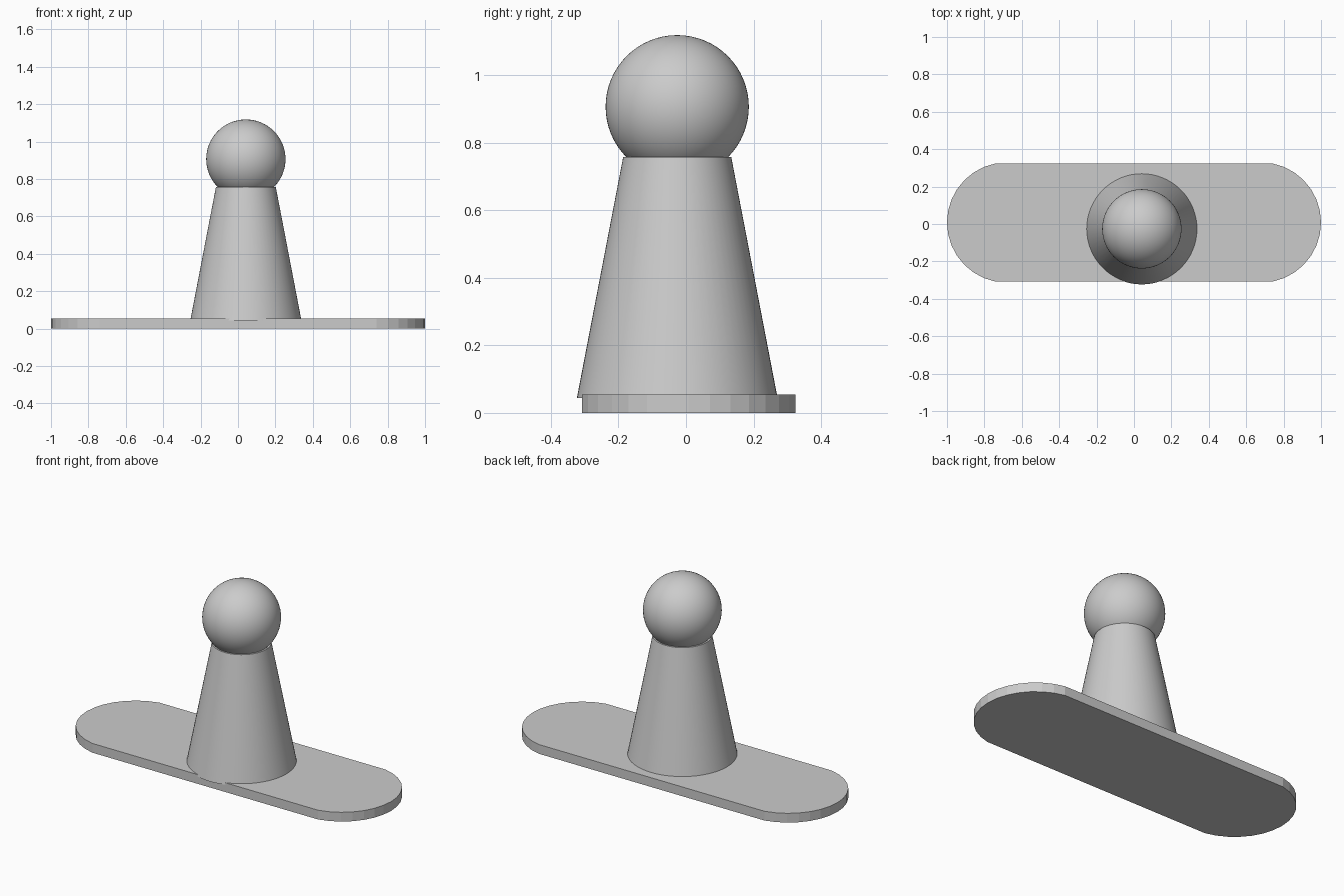
import bpy, bmesh
from math import radians, cos, sin

if "Cube" in bpy.data.objects:
    bpy.data.objects.remove(bpy.data.objects["Cube"])

CX, CY = 0.042, -0.026  # axis of the post and ball


def smooth():
    bpy.ops.object.shade_smooth_by_angle(angle=radians(30))


# Base plate: long slab with faceted, near-semicircular ends
R, END_X, PLATE_Y, PLATE_H = 0.322, 0.678, 0.008, 0.055
bm = bmesh.new()
outline = []
for side in (1, -1):
    for i in range(-7, 8):
        a = radians(11.25 * i)
        outline.append(bm.verts.new((side * (END_X + R * cos(a)),
                                     side * R * sin(a) + PLATE_Y, 0)))
face = bm.faces.new(outline)
ext = bmesh.ops.extrude_face_region(bm, geom=[face])
top = [v for v in ext["geom"] if isinstance(v, bmesh.types.BMVert)]
bmesh.ops.translate(bm, verts=top, vec=(0, 0, PLATE_H))
bmesh.ops.recalc_face_normals(bm, faces=bm.faces)
mesh = bpy.data.meshes.new("base_plate")
bm.to_mesh(mesh)
bm.free()
bpy.context.collection.objects.link(bpy.data.objects.new("base_plate", mesh))

# Tapered post, slightly overhanging the front edge of the plate
Z0, Z1 = 0.044, 0.757
bpy.ops.mesh.primitive_cone_add(vertices=64, radius1=0.297, radius2=0.16,
                                depth=Z1 - Z0, location=(CX, CY, (Z0 + Z1) / 2))
bpy.context.object.name = "tapered_post"
smooth()

# Ball on top
bpy.ops.mesh.primitive_uv_sphere_add(segments=64, ring_count=32, radius=0.212,
                                     location=(CX, CY, 0.906))
bpy.context.object.name = "ball_top"
smooth()
